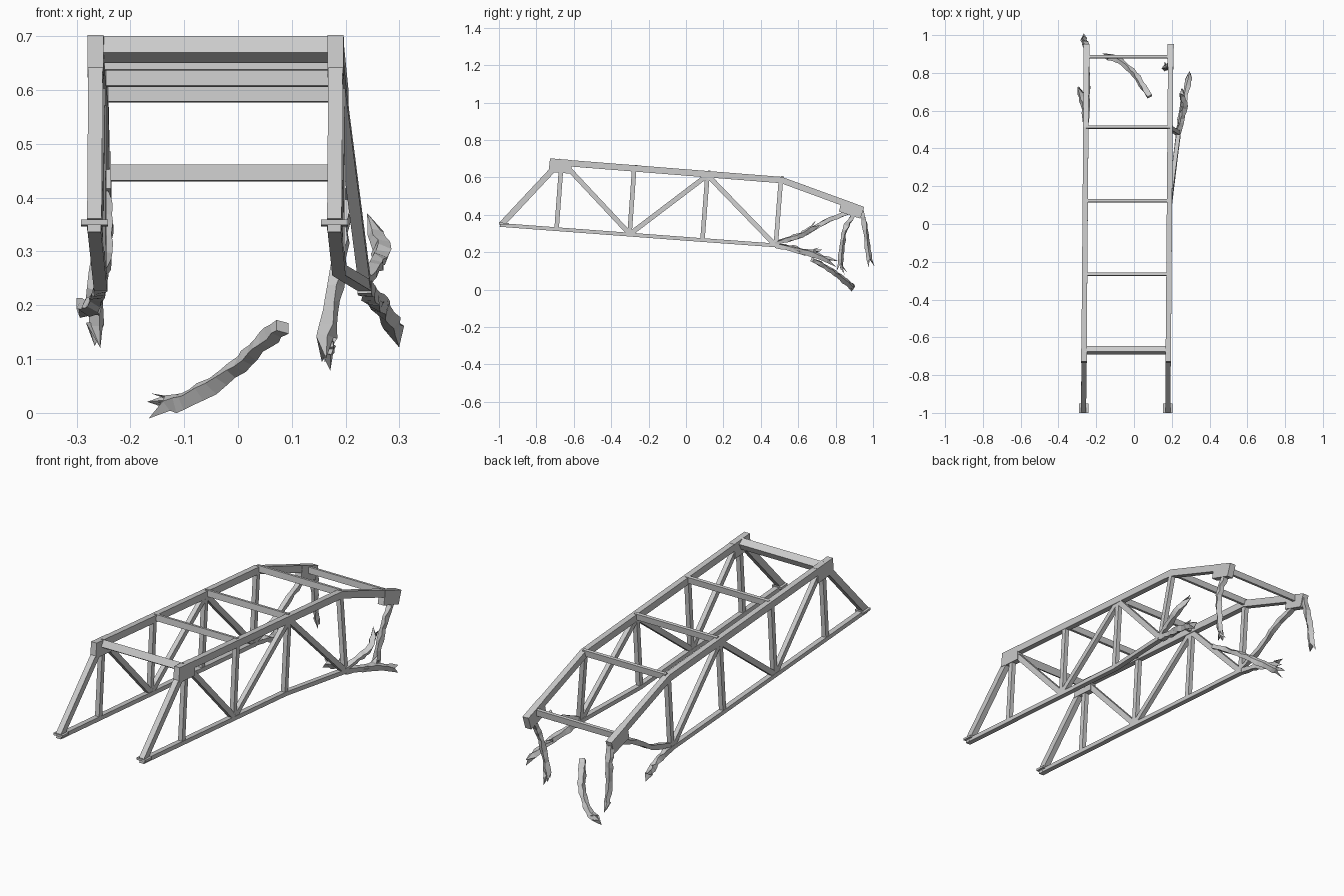
import bpy, bmesh, random
from mathutils import Vector, Matrix

if "Cube" in bpy.data.objects:
    bpy.data.objects.remove(bpy.data.objects["Cube"])

random.seed(4)
SIDES = {"left": -0.259, "right": 0.187}


def make(name, verts, faces):
    me = bpy.data.meshes.new(name)
    me.from_pydata([tuple(v) for v in verts], [], faces)
    bm = bmesh.new()
    bm.from_mesh(me)
    bmesh.ops.recalc_face_normals(bm, faces=bm.faces)
    bm.to_mesh(me)
    bm.free()
    ob = bpy.data.objects.new(name, me)
    bpy.context.collection.objects.link(ob)
    return ob


def sweep(name, pts, w, h, jitter=0.0, twist=0.0, torn=False):
    """Rectangular bar along a path; w is across x, h is in the truss plane."""
    pts = [Vector(p) for p in pts]
    n = len(pts)
    verts, faces = [], []
    for i, p in enumerate(pts):
        t = (pts[min(i + 1, n - 1)] - pts[max(i - 1, 0)]).normalized()
        s = Vector((1, 0, 0))
        s = (s - t * s.dot(t)).normalized()
        s = Matrix.Rotation(twist * i / (n - 1), 3, t) @ s
        u = t.cross(s)
        for a, b in ((-1, -1), (1, -1), (1, 1), (-1, 1)):
            j = Vector([random.uniform(-jitter, jitter) for _ in range(3)]) if i else Vector()
            if torn and i == n - 1:
                j += t * (0.022 * a * b)
            verts.append(p + s * a * w / 2 + u * b * h / 2 + j)
        if i:
            o = 4 * i
            for k in range(4):
                m = (k + 1) % 4
                faces.append((o - 4 + k, o - 4 + m, o + m, o + k))
    faces += [(3, 2, 1, 0), tuple(4 * n - 4 + k for k in range(4))]
    return make(name, verts, faces)


def smooth_path(pts, per=4):
    """Catmull-Rom samples through a few points."""
    p = [Vector(q) for q in pts]
    p = [2 * p[0] - p[1]] + p + [2 * p[-1] - p[-2]]
    out = []
    for i in range(1, len(p) - 2):
        a, b, c, d = p[i - 1:i + 3]
        for k in range(per):
            t = k / per
            out.append(0.5 * (2 * b + (c - a) * t + (2 * a - 5 * b + 4 * c - d) * t * t
                              + (3 * b - a - 3 * c + d) * t ** 3))
    return out + [p[-2]]


def bent(name, pts, w=0.024, h=0.022, twist=0.6):
    return sweep(name, smooth_path(pts), w, h, 0.004, twist, True)


def plate(name, outline, x0, x1):
    """Extrude a y-z outline from x0 to x1, following the slight yaw."""
    n = len(outline)
    verts = [(x + 0.008 * y, y, z) for x in (x0, x1) for y, z in outline]
    faces = [tuple(range(n)), tuple(range(2 * n - 1, n - 1, -1))]
    faces += [(i, (i + 1) % n, n + (i + 1) % n, n + i) for i in range(n)]
    return make(name, verts, faces)


for side, x0 in SIDES.items():
    # the right truss is pushed outward at its broken lower joint
    push = 0.045 if side == "right" else 0.0

    def at(y, z, dx=0.0):
        return (x0 + 0.008 * y + dx, y, z)

    # chords
    sweep(side + "_top_chord",
          [at(-0.725, 0.684), at(0.51, 0.586), at(0.945, 0.427)], 0.028, 0.034)
    sweep(side + "_lower_chord",
          [at(-0.995, 0.346), at(0.09, 0.265), at(0.49, 0.236, push)], 0.025, 0.02)
    # sloping end post and foot plate
    sweep(side + "_end_post", [at(-0.985, 0.35), at(-0.69, 0.665)], 0.027, 0.032)
    plate(side + "_foot_plate", [(-1, 0.349), (-0.95, 0.346), (-0.95, 0.356), (-1, 0.359)],
          x0 - 0.025, x0 + 0.025)
    # gusset plates
    plate(side + "_front_gusset",
          [(-0.727, 0.702), (-0.61, 0.693), (-0.615, 0.62), (-0.735, 0.63)],
          x0 - 0.015, x0 + 0.015)
    plate(side + "_back_gusset",
          [(0.834, 0.486), (0.953, 0.442), (0.932, 0.38), (0.818, 0.417)],
          x0 - 0.016, x0 + 0.016)
    # verticals
    for i, (yt, zt, yb, zb) in enumerate([(-0.667, 0.66, -0.692, 0.324),
                                          (-0.277, 0.645, -0.302, 0.294),
                                          (0.115, 0.615, 0.088, 0.265),
                                          (0.507, 0.585, 0.48, 0.238)]):
        sweep(f"{side}_vertical_{i + 1}",
              [at(yt, zt), at(yb, zb, push if i == 3 else 0)], 0.022, 0.024)
    # diagonals
    sweep(side + "_diagonal_1", [at(-0.64, 0.66), at(-0.30, 0.297)], 0.022, 0.026)
    sweep(side + "_diagonal_2", [at(-0.30, 0.297), at(0.115, 0.612)], 0.022, 0.026)
    sweep(side + "_diagonal_3", [at(0.115, 0.612), at(0.475, 0.24, push)], 0.022, 0.026)

# tilted portal beam
plate("portal_beam", [(-0.692, 0.67), (-0.675, 0.70), (-0.645, 0.68), (-0.66, 0.65)],
      SIDES["left"], SIDES["right"])

# top cross beams
for i, (y, z) in enumerate([(-0.267, 0.652), (0.123, 0.622), (0.513, 0.593), (0.885, 0.446)]):
    plate(f"cross_beam_{i + 1}",
          [(y - 0.009, z - 0.014), (y + 0.006, z - 0.016),
           (y + 0.009, z + 0.014), (y - 0.006, z + 0.016)],
          SIDES["left"], SIDES["right"])

# last left diagonal, buckled but still attached
sweep("left_buckled_diagonal",
      smooth_path([(-0.255, 0.48, 0.25), (-0.247, 0.62, 0.29), (-0.245, 0.74, 0.36),
                   (-0.252, 0.86, 0.41)]), 0.022, 0.022, 0.003)

# torn members of the left truss
bent("left_torn_end_post", [(-0.252, 0.94, 0.42), (-0.258, 0.955, 0.35),
                            (-0.264, 0.97, 0.23), (-0.262, 0.985, 0.145)])
bent("left_torn_chord", [(-0.255, 0.48, 0.236), (-0.258, 0.57, 0.222),
                         (-0.268, 0.64, 0.20), (-0.29, 0.71, 0.195)])

# torn members of the right truss
bent("right_torn_end_post", [(0.194, 0.895, 0.40), (0.192, 0.85, 0.32),
                             (0.175, 0.83, 0.21), (0.162, 0.825, 0.12)])
bent("right_torn_tip", [(0.164, 0.826, 0.15), (0.17, 0.832, 0.125), (0.168, 0.843, 0.105)],
     0.014, 0.012)
bent("right_torn_diagonal", [(0.235, 0.48, 0.245), (0.255, 0.56, 0.275),
                             (0.266, 0.63, 0.30), (0.25, 0.69, 0.345)])
bent("right_torn_chord", [(0.235, 0.48, 0.234), (0.25, 0.58, 0.215),
                          (0.27, 0.68, 0.19), (0.293, 0.785, 0.148)], 0.026, 0.024)
bent("right_torn_chord_strip", [(0.245, 0.55, 0.22), (0.258, 0.62, 0.20),
                                (0.255, 0.70, 0.21)], 0.02, 0.014)

# loose broken member hanging below the back end
bent("loose_member", [(0.083, 0.675, 0.16), (0.04, 0.74, 0.125), (-0.01, 0.81, 0.078),
                      (-0.09, 0.87, 0.028), (-0.145, 0.888, 0.013)], 0.026, 0.022)
bent("loose_member_splinter", [(-0.09, 0.875, 0.03), (-0.12, 0.885, 0.024),
                               (-0.14, 0.89, 0.026)], 0.012, 0.008)
